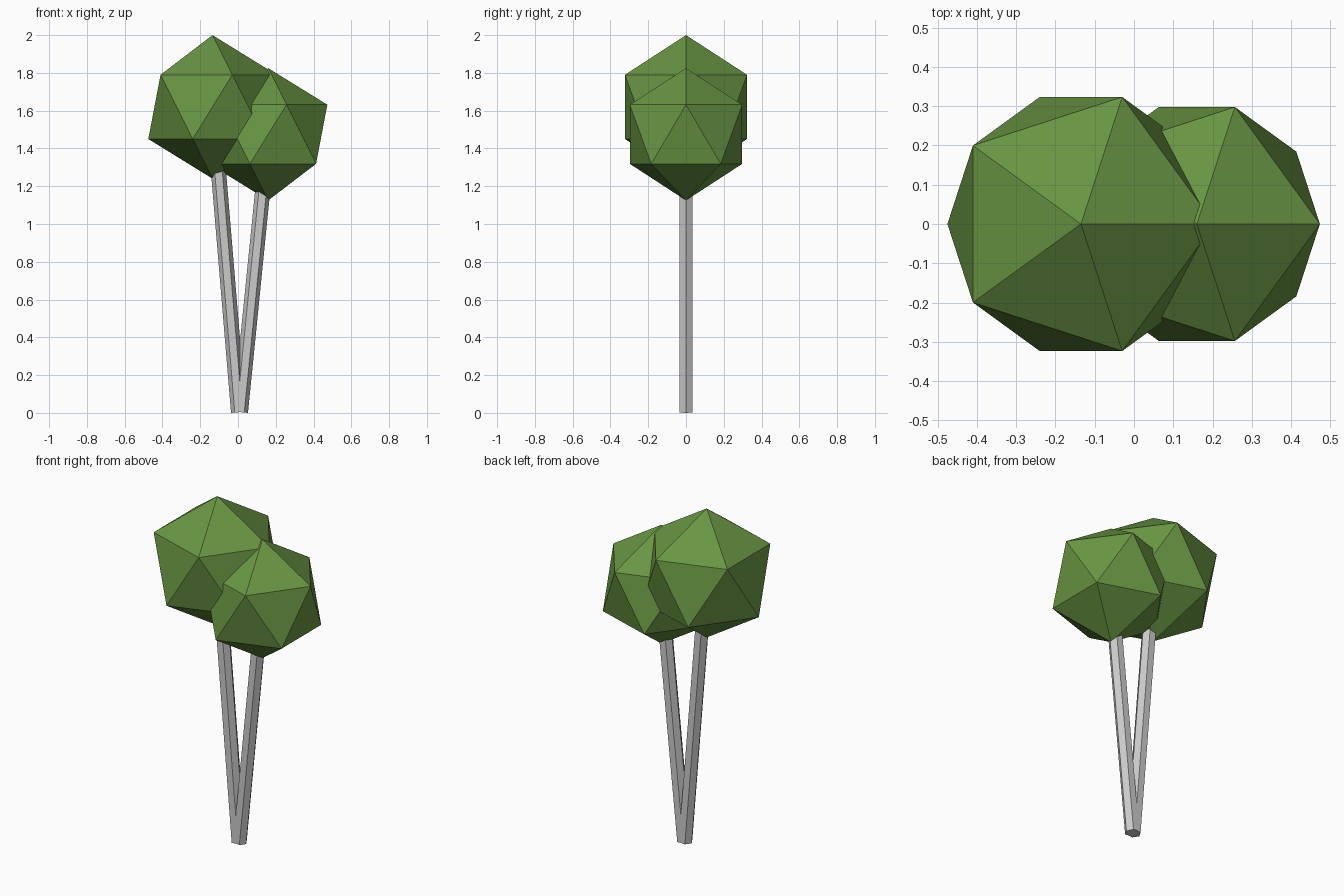
import bpy
from mathutils import Vector

if "Cube" in bpy.data.objects:
    bpy.data.objects.remove(bpy.data.objects["Cube"])

leaf = bpy.data.materials.new("leaf_green")
leaf.diffuse_color = (0.14, 0.30, 0.055, 1)
leaf.use_nodes = True
leaf.node_tree.nodes["Principled BSDF"].inputs["Base Color"].default_value = leaf.diffuse_color


def trunk(name, base, top, radius=0.04):
    """Six-sided pole leaning from base to top."""
    a, b = Vector(base), Vector(top)
    axis = b - a
    bpy.ops.mesh.primitive_cylinder_add(
        vertices=6, radius=radius, depth=axis.length, location=(a + b) / 2,
        rotation=(0, axis.angle(Vector((0, 0, 1))) * (1 if axis.x > 0 else -1), 0))
    ob = bpy.context.object
    ob.name = name
    # turn the hexagon so a corner faces sideways and a flat faces front
    for v in ob.data.vertices:
        v.co.x, v.co.y = v.co.y, -v.co.x


def crown(name, centre, radius):
    """Faceted ball of leaves."""
    bpy.ops.mesh.primitive_ico_sphere_add(subdivisions=1, radius=radius, location=centre)
    ob = bpy.context.object
    ob.name = name
    ob.data.materials.append(leaf)


# Two leaning trunks that meet at the ground
trunk("left_trunk", (0.003, 0, 0.0034), (-0.115, 0, 1.42))
trunk("right_trunk", (0.013, 0, 0.004), (0.143, 0, 1.30))

# Leaf crowns, the left one larger and higher
crown("left_crown", (-0.135, 0, 1.62), 0.38)
crown("right_crown", (0.16, 0, 1.475), 0.35)
